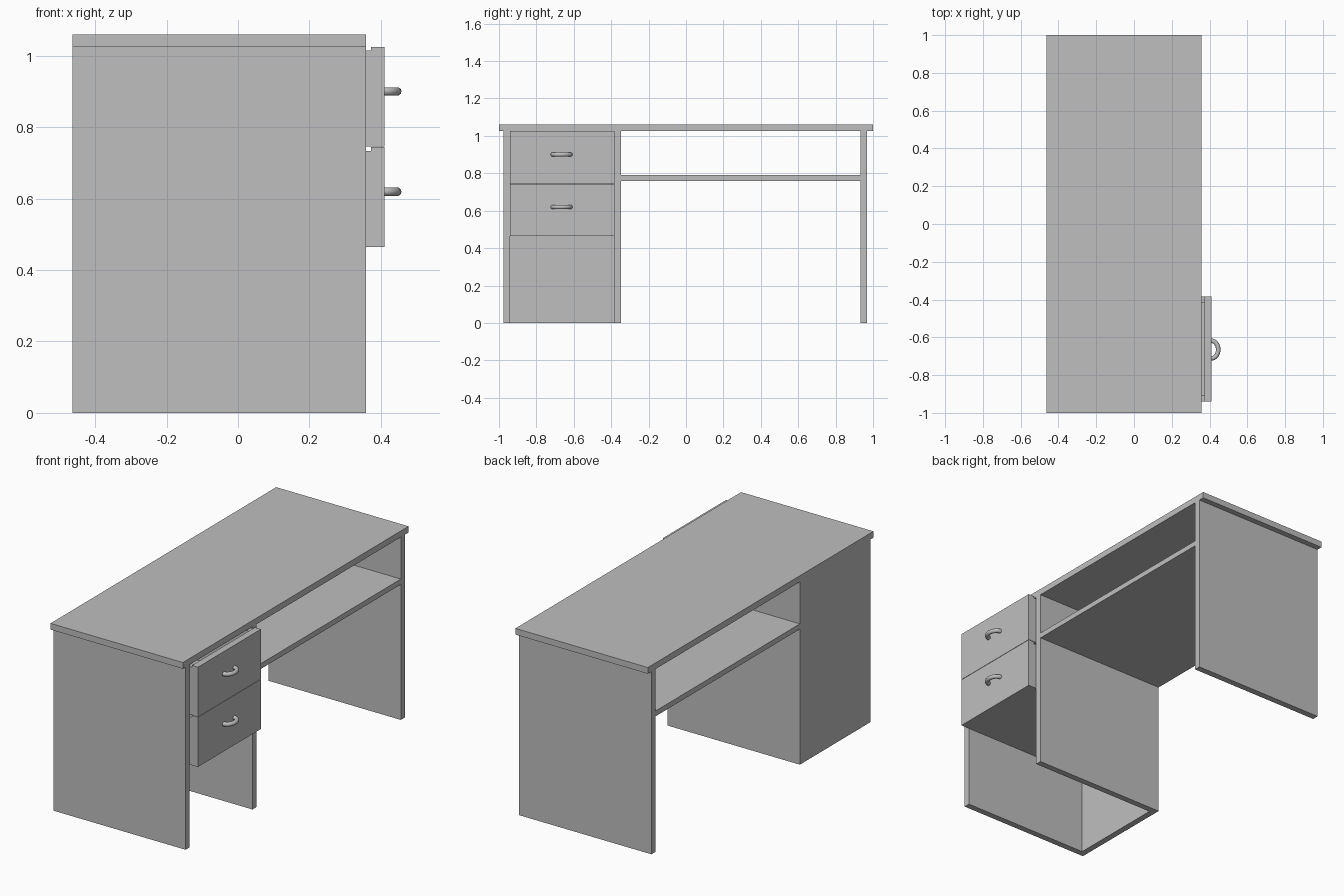
import bpy, math

cube = bpy.data.objects.get("Cube")
if cube:
    bpy.data.objects.remove(cube, do_unlink=True)

grey = bpy.data.materials.new("plain_grey")
grey.use_nodes = True
grey.diffuse_color = (0.52, 0.52, 0.52, 1)
grey.node_tree.nodes["Principled BSDF"].inputs["Base Color"].default_value = (0.52, 0.52, 0.52, 1)


def box(name, x, y, z):
    """Box spanning the given (low, high) range on each axis."""
    spans = (x, y, z)
    bpy.ops.mesh.primitive_cube_add(size=1, location=[(a + b) / 2 for a, b in spans])
    ob = bpy.context.object
    ob.name = name
    ob.scale = [b - a for a, b in spans]
    bpy.ops.object.transform_apply(location=False, rotation=False, scale=True)
    ob.data.materials.append(grey)
    return ob


BACK, FACE = -0.463, 0.358      # desk depth
TOP, UNDER = 1.06, 1.025        # tabletop
IN0, IN1 = -0.94, -0.383        # inside of the drawer pedestal
depth = (BACK, FACE)

# Carcass
box("tabletop", depth, (-1, 1), (UNDER, TOP))
box("pedestal_outer_panel", depth, (-0.975, IN0), (0, UNDER))
box("pedestal_inner_panel", depth, (IN1, -0.348), (0, UNDER))
box("pedestal_back_panel", (BACK, BACK + 0.035), (IN0, IN1), (0, UNDER))
box("end_panel", depth, (0.932, 0.968), (0, UNDER))
box("shelf", depth, (-0.348, 0.932), (0.76, 0.79))


def handle(name, z):
    """Bow handle swept along a half ellipse."""
    curve = bpy.data.curves.new(name, "CURVE")
    curve.dimensions = "3D"
    curve.bevel_depth = 0.012
    curve.bevel_resolution = 3
    curve.use_fill_caps = True
    path = curve.splines.new("POLY")
    steps = 16
    path.points.add(steps)
    for i, p in enumerate(path.points):
        a = math.pi * i / steps
        p.co = (0.408 + 0.038 * math.sin(a), -0.665 + 0.047 * math.cos(a), z, 1)
    path.use_smooth = True
    curve.materials.append(grey)
    ob = bpy.data.objects.new(name, curve)
    bpy.context.collection.objects.link(ob)


# Drawers: thick front on a slightly lower open tray
wall = 0.035
inner_x = (-0.42, 0.373)
for label, low, high in (("upper", 0.746, UNDER), ("lower", 0.465, 0.744)):
    rim = high - 0.01
    box(label + "_drawer_front", (0.373, 0.41), (IN0, IN1), (low, high))
    box(label + "_drawer_floor", inner_x, (IN0, IN1), (low, low + 0.02))
    box(label + "_drawer_side_outer", inner_x, (IN0, IN0 + wall), (low + 0.02, rim))
    box(label + "_drawer_side_inner", inner_x, (IN1 - wall, IN1), (low + 0.02, rim))
    box(label + "_drawer_back", (-0.42, -0.385), (IN0 + wall, IN1 - wall), (low + 0.02, rim))
    handle(label + "_drawer_handle", (low + high) / 2 + 0.015)
